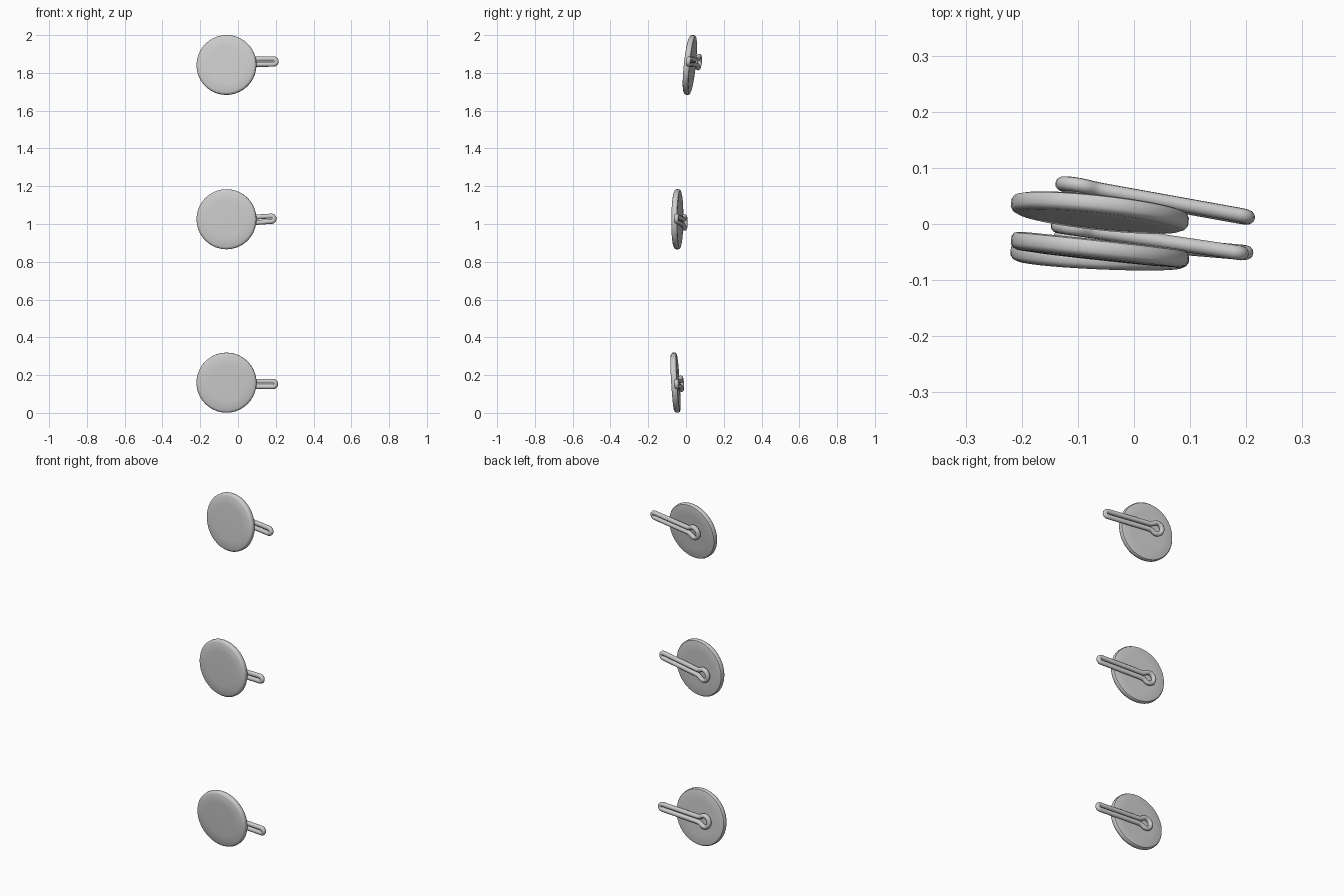
import bpy, math
from mathutils import Matrix, Vector

if "Cube" in bpy.data.objects:
    bpy.data.objects.remove(bpy.data.objects["Cube"])

R = 0.159
SEG = 40


def button_disc(name, loc, pitch, yaw):
    # lathed disc with rounded rim; local +y is the back
    prof = [(0.0, -0.018), (0.10, -0.0178), (0.146, -0.016), (0.155, -0.012), (R, -0.006),
            (R, 0.008), (0.155, 0.014), (0.146, 0.0165), (0.10, 0.017), (0.0, 0.017)]
    verts, faces = [(0, prof[0][1], 0)], []
    rings = prof[1:-1]
    for r, y in rings:
        for i in range(SEG):
            a = 2 * math.pi * i / SEG
            verts.append((r * math.cos(a), y, r * math.sin(a)))
    verts.append((0, prof[-1][1], 0))
    last = len(verts) - 1
    for i in range(SEG):
        j = (i + 1) % SEG
        faces.append((0, 1 + i, 1 + j))
        for k in range(len(rings) - 1):
            a, b = 1 + k * SEG, 1 + (k + 1) * SEG
            faces.append((a + i, b + i, b + j, a + j))
        e = 1 + (len(rings) - 1) * SEG
        faces.append((e + i, last, e + j))
    me = bpy.data.meshes.new(name)
    me.from_pydata(verts, [], faces)
    ob = bpy.data.objects.new(name, me)
    bpy.context.collection.objects.link(ob)
    ob.matrix_world = (Matrix.Translation(loc) @ Matrix.Rotation(math.radians(yaw), 4, 'Z')
                       @ Matrix.Rotation(math.radians(pitch), 4, 'X'))
    smooth(ob)


def smooth(ob):
    bpy.ops.object.select_all(action='DESELECT')
    ob.select_set(True)
    bpy.context.view_layer.objects.active = ob
    bpy.ops.object.shade_smooth_by_angle(angle=math.radians(40))


def split_pin(name, eye, tip, pitch):
    # closed wire loop: round eye, two parallel legs, rounded tip
    eye, tip = Vector(eye), Vector(tip)
    length = (tip - eye).length
    gap, er = 0.0145, 0.031
    pts = []
    for i in range(17):
        a = math.radians(42 + 276 * i / 16)
        pts.append((er * math.cos(a), er * math.sin(a)))
    pts += [(0.036, -0.0155), (0.05, -gap)]
    for i in range(9):
        a = math.radians(-90 + 180 * i / 8)
        pts.append((length - gap + gap * math.cos(a), gap * math.sin(a)))
    pts += [(0.05, gap), (0.036, 0.0155)]
    cu = bpy.data.curves.new(name, 'CURVE')
    cu.dimensions = '3D'
    cu.bevel_depth = 0.0128
    cu.bevel_resolution = 4
    sp = cu.splines.new('POLY')
    sp.points.add(len(pts) - 1)
    for p, (x, z) in zip(sp.points, pts):
        p.co = (x, 0, z, 1)
    sp.use_cyclic_u = True
    ob = bpy.data.objects.new(name, cu)
    bpy.context.collection.objects.link(ob)
    x = (tip - eye).normalized()
    p = math.radians(pitch)
    y = Vector((0, -math.sin(p), math.cos(p))).cross(x).normalized()
    z = x.cross(y)
    ob.matrix_world = Matrix.Translation(eye) @ Matrix((x, y, z)).transposed().to_4x4()
    bpy.ops.object.select_all(action='DESELECT')
    ob.select_set(True)
    bpy.context.view_layer.objects.active = ob
    bpy.ops.object.convert(target='MESH')
    smooth(bpy.context.view_layer.objects.active)


# label, disc centre, pitch, yaw, eye centre, tip centre
buttons = [
    ("top", (-0.061, 0.020, 1.842), -6, -6.2, (-0.097, 0.066, 1.857), (0.203, 0.012, 1.860)),
    ("middle", (-0.061, -0.046, 1.025), -0.5, -6.2, (-0.105, -0.008, 1.008), (0.192, -0.052, 1.029)),
    ("bottom", (-0.061, -0.056, 0.160), 3.5, -2.5, (-0.100, -0.026, 0.154), (0.200, -0.051, 0.153)),
]
for label, c, pitch, yaw, eye, tip in buttons:
    button_disc(label + "_button_disc", c, pitch, yaw)
    split_pin(label + "_split_pin", eye, tip, pitch)
